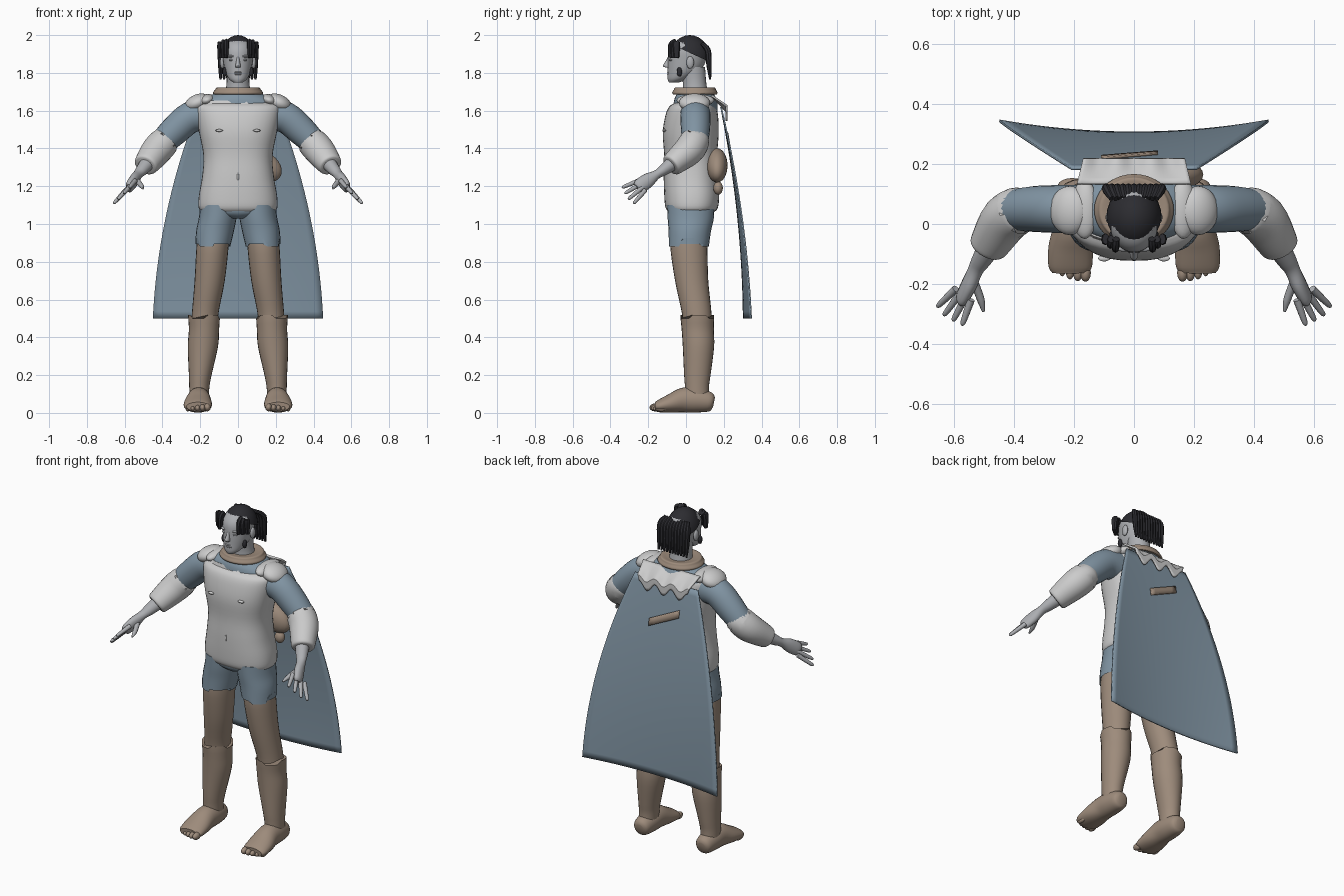
import bpy, bmesh, math
from mathutils import Vector, Matrix

cube = bpy.data.objects.get("Cube")
if cube:
    bpy.data.objects.remove(cube, do_unlink=True)

parts = []


def material(name, r, g, b):
    m = bpy.data.materials.new(name)
    m.use_nodes = True
    m.diffuse_color = (r, g, b, 1)
    bsdf = m.node_tree.nodes["Principled BSDF"]
    bsdf.inputs["Base Color"].default_value = (r, g, b, 1)
    bsdf.inputs["Roughness"].default_value = 0.8
    return m


white = material("pale cloth", .60, .60, .60)
blue = material("blue cloth", .22, .30, .37)
brown = material("brown leather", .34, .26, .20)
skin = material("grey skin", .42, .43, .45)
black = material("black hair", .025, .025, .03)


def finish(name, bm, mat):
    bmesh.ops.recalc_face_normals(bm, faces=bm.faces)
    mesh = bpy.data.meshes.new(name)
    bm.to_mesh(mesh)
    bm.free()
    mesh.materials.append(mat)
    ob = bpy.data.objects.new(name, mesh)
    bpy.context.collection.objects.link(ob)
    parts.append(ob)
    return ob


def smooth_rows(rows, steps=4):
    """Catmull-Rom interpolation between section rows."""
    rows = [Vector(r) for r in rows]
    out = []
    for i in range(len(rows) - 1):
        p, q = rows[i], rows[i + 1]
        before, after = rows[max(i - 1, 0)], rows[min(i + 2, len(rows) - 1)]
        for k in range(steps):
            t = k / steps
            m, n = (q - before) / 2, (after - p) / 2
            out.append(p + m * t + (3 * (q - p) - 2 * m - n) * t * t
                       + (2 * (p - q) + m + n) * t ** 3)
    return out + [rows[-1]]


def loft(name, rows, mat, path=False, sides=24, power=2.0, side=1, hem=0, hem_row=0):
    """Skin oval sections (x, y, z, half width, half depth); hem notches one edge."""
    secs = smooth_rows(rows)
    pts = [Vector((s[0] * side, s[1], s[2])) for s in secs]
    bm = bmesh.new()
    rings = []
    for i, s in enumerate(secs):
        t = Vector((0, 0, 1))
        if path:
            t = (pts[min(i + 1, len(pts) - 1)] - pts[max(i - 1, 0)]).normalized()
        u = Vector((1, 0, 0))
        u = (u - t * u.dot(t)).normalized()
        v = t.cross(u)
        ring = []
        for k in range(sides):
            a = 2 * math.pi * k / sides
            c, d = math.cos(a), math.sin(a)
            e = 2 / power
            co = (pts[i] + u * math.copysign(abs(c) ** e, c) * s[3]
                  + v * math.copysign(abs(d) ** e, d) * s[4])
            if hem and i == hem_row % len(secs):
                co += t * (hem if math.sin(3 * a + 1) * side > 0 else 0)
            ring.append(bm.verts.new(co))
        rings.append(ring)
    for low, high in zip(rings, rings[1:]):
        for k in range(sides):
            j = (k + 1) % sides
            bm.faces.new((low[k], low[j], high[j], high[k]))
    bm.faces.new(rings[0])
    bm.faces.new(rings[-1])
    return finish(name, bm, mat)


def ball(name, centre, radii, mat, tilt=0, cut=None):
    bm = bmesh.new()
    bmesh.ops.create_uvsphere(bm, u_segments=24, v_segments=14, radius=1)
    m = (Matrix.Translation(centre) @ Matrix.Rotation(tilt, 4, 'Y')
         @ Matrix.Diagonal((*radii, 1)))
    bmesh.ops.transform(bm, matrix=m, verts=bm.verts)
    if cut:
        bmesh.ops.bisect_plane(bm, geom=bm.verts[:] + bm.edges[:] + bm.faces[:],
                               plane_co=cut[0], plane_no=cut[1], clear_inner=True)
    return finish(name, bm, mat)


def sheet(name, shape, nu, nv, mat, thick):
    """Cloth panel from shape(u, v), u in -1..1 and v in 0..1."""
    bm = bmesh.new()
    g = [[bm.verts.new(shape(2 * i / nu - 1, j / nv)) for i in range(nu + 1)]
         for j in range(nv + 1)]
    for j in range(nv):
        for i in range(nu):
            bm.faces.new((g[j][i], g[j][i + 1], g[j + 1][i + 1], g[j + 1][i]))
    ob = finish(name, bm, mat)
    mod = ob.modifiers.new("thickness", 'SOLIDIFY')
    mod.thickness = thick
    mod.offset = 0
    return ob


# Torso: blue undershirt beneath a pale tunic
loft("undershirt", [(0, .04, 1.54, .2, .12), (0, .05, 1.62, .22, .118),
                    (0, .05, 1.665, .18, .11), (0, .05, 1.7, .1, .09)], blue, sides=36)
loft("tunic", [(0, .03, 1.06, .185, .115), (0, .03, 1.085, .208, .138),
               (0, .03, 1.15, .207, .145), (0, .025, 1.25, .19, .142),
               (0, .025, 1.36, .183, .14), (0, .025, 1.48, .205, .148),
               (0, .03, 1.57, .222, .14), (0, .035, 1.62, .225, .125),
               (0, .045, 1.64, .2, .105)],
     white, sides=40, power=2.4, hem=.015, hem_row=-1)
ball("navel", (0, -.114, 1.25), (.006, .006, .025), white)
loft("shorts_waist", [(0, .025, 1.03, .05, .09), (0, .025, 1.06, .18, .12),
                      (0, .025, 1.12, .195, .125)], blue)

# Collar ring
loft("collar", [(0, .047, 1.685, .128, .115), (0, .047, 1.695, .133, .12),
                (0, .047, 1.71, .122, .112), (0, .047, 1.722, .112, .104),
                (0, .047, 1.718, .08, .075)], brown, sides=36)

# Neck and head
loft("neck", [(0, .05, 1.68, .07, .068), (0, .045, 1.75, .06, .062),
              (0, .035, 1.83, .062, .066)], skin)
loft("head", [(0, -.065, 1.748, .022, .025), (0, -.045, 1.768, .048, .052),
              (0, -.012, 1.81, .068, .085), (0, .004, 1.86, .078, .1),
              (0, .012, 1.92, .083, .103), (0, .018, 1.96, .068, .082),
              (0, .02, 1.985, .03, .035)], skin, sides=32)
loft("nose", [(0, -.088, 1.828, .014, .02), (0, -.1, 1.838, .014, .022),
              (0, -.092, 1.865, .009, .014), (0, -.085, 1.89, .007, .008)], skin, sides=12)
for lip, z in (("upper_lip", 1.803), ("lower_lip", 1.793)):
    ball(lip, (0, -.088, z), (.024, .012, .006), skin)

# Hair cap, tied tail and front tufts
ball("hair_cap", (0, .02, 1.88), (.094, .107, .12), black,
     cut=((0, 0, 1.915), (0, .45, 1)))
for i in range(11):
    x = (i - 5) * .0185
    loft("back_strand", [(x * .8, .085, 1.955, .01, .01), (x, .115, 1.92, .014, .016),
                         (x, .122, 1.84, .013, .014), (x, .128, 1.765, .006, .005)],
         black, path=True, sides=8)

for label, s in (("left", 1), ("right", -1)):
    # Head details
    for i in range(3):
        loft(label + "_tuft", [((.06 + .017 * i), -.05, 1.965, .012, .018),
                               ((.062 + .017 * i), -.075 + .012 * i, 1.945, .014, .02),
                               ((.062 + .018 * i), -.08 + .015 * i, 1.88, .01, .014)],
             black, path=True, sides=8, side=s)
    ball(label + "_sideburn", (s * .07, -.035, 1.805), (.012, .014, .025), black)
    ball(label + "_ear", (s * .083, .022, 1.855), (.012, .02, .033), skin)
    ball(label + "_brow", (s * .034, -.078, 1.888), (.026, .014, .007), skin)
    ball(label + "_eye", (s * .034, -.079, 1.868), (.015, .011, .006), skin)
    ball(label + "_chest_fold", (s * .1, -.115, 1.495), (.02, .01, .007), white)

    # Shoulder pad, sleeve and rolled cuff
    ball(label + "_shoulder_pad", (s * .215, .045, 1.642), (.07, .082, .044), white, s * .4)
    ball(label + "_pad_lobe", (s * .165, .05, 1.655), (.045, .1, .032), white, s * .3)
    loft(label + "_sleeve", [(.15, .05, 1.58, .09, .08), (.25, .05, 1.565, .083, .08),
                             (.34, .05, 1.49, .078, .076), (.42, .045, 1.41, .066, .066)],
         blue, path=True, side=s)
    loft(label + "_cuff", [(.37, .05, 1.455, .06, .06), (.385, .047, 1.44, .078, .078),
                           (.43, .015, 1.39, .082, .08), (.475, -.055, 1.33, .07, .066),
                           (.49, -.08, 1.31, .06, .056), (.49, -.08, 1.31, .03, .03)],
         white, path=True, side=s, hem=.025, hem_row=4)

    # Forearm, palm and fingers
    loft(label + "_forearm", [(.46, -.04, 1.345, .045, .045), (.51, -.12, 1.285, .033, .03),
                              (.53, -.155, 1.262, .026, .024), (.55, -.2, 1.232, .026, .038),
                              (.573, -.245, 1.2, .022, .038), (.58, -.258, 1.19, .012, .025)],
         skin, path=True, side=s, sides=16)
    for i in range(4):
        k = i - 1.5
        reach = .95 - .08 * abs(k - .3)
        base = Vector((.57 + .017 * k, -.235 + .012 * k, 1.203 - .017 * k))
        aim = Vector((.055 + .012 * k, -.088 + .012 * k, -.062 - .012 * k)) * reach
        rows = [(*(base + aim * f), r, r) for f, r in
                ((0, .013), (.5, .0115), (.9, .009), (1, .004))]
        loft(label + "_finger", rows, skin, path=True, side=s, sides=10)
    loft(label + "_thumb", [(.54, -.185, 1.235, .016, .016), (.522, -.225, 1.215, .014, .014),
                            (.51, -.26, 1.2, .012, .012), (.503, -.292, 1.188, .005, .005)],
         skin, path=True, side=s, sides=10)

    # Shorts, leg, boot and foot
    loft(label + "_shorts_leg", [(.133, .015, .88, .092, .106), (.122, .02, .96, .1, .112),
                                 (.108, .025, 1.03, .1, .122), (.1, .025, 1.1, .1, .125)],
         blue, side=s, hem=.045)
    loft(label + "_leg", [(.178, .06, .47, .07, .075), (.172, .055, .54, .071, .079),
                          (.15, .03, .7, .08, .088), (.135, .015, .88, .085, .098),
                          (.13, .02, .96, .08, .09)], brown, side=s)
    loft(label + "_boot", [(.207, .06, .04, .05, .065), (.205, .058, .13, .053, .063),
                           (.2, .06, .2, .06, .07), (.186, .066, .35, .08, .083),
                           (.18, .062, .44, .08, .085), (.18, .06, .5, .084, .089)],
         brown, side=s, hem=.018, hem_row=-1)
    loft(label + "_foot", [(.207, .148, .055, .025, .025), (.207, .13, .058, .048, .05),
                           (.207, .06, .066, .06, .064), (.208, -.01, .068, .063, .066),
                           (.212, -.08, .05, .074, .05), (.213, -.14, .036, .073, .034),
                           (.213, -.163, .033, .06, .024)], brown, path=True, side=s)
    for i in range(5):
        r = .021 - .002 * i
        ball(label + "_toe", (s * (.162 + .026 * i), -.163 + .004 * i * i / 2, r + .008),
             (r * .85, .03, r), brown)


# Cape, widening and curling back toward the hem
def cape_shape(u, v):
    width = .21 + .43 * v - .19 * v * v
    depth = .185 + .27 * v - .11 * v * v - .04 * v * (1 - u * u)
    return (u * width, depth, 1.62 - 1.12 * v)


def drape_shape(u, v):
    fall = .11 + .025 * math.cos(3 * math.pi * u)
    return (u * (.19 - .03 * v), .135 + .08 * min(1, 1.6 * v), 1.68 - fall * v)


sheet("cape", cape_shape, 24, 30, blue, .008)
sheet("back_drape", drape_shape, 30, 8, white, .01)

# Back pouch, with a slanted strap showing through the cape
ball("back_pouch", (.12, .165, 1.31), (.12, .055, .08), brown, .5)
ball("pouch_tip", (.16, .17, 1.19), (.03, .025, .035), brown)


def strap_shape(u, v):
    x = -.015 + .095 * u
    z = 1.44 - .045 * u - .045 * v
    fall = (1.62 - z) / 1.12
    return (x, cape_shape(0, fall)[1] + .008, z)


sheet("cape_strap", strap_shape, 6, 2, brown, .008)

# Smooth shading with sharp creases kept
bpy.ops.object.select_all(action='DESELECT')
for ob in parts:
    ob.select_set(True)
bpy.context.view_layer.objects.active = parts[0]
bpy.ops.object.shade_smooth_by_angle(angle=math.radians(40))
